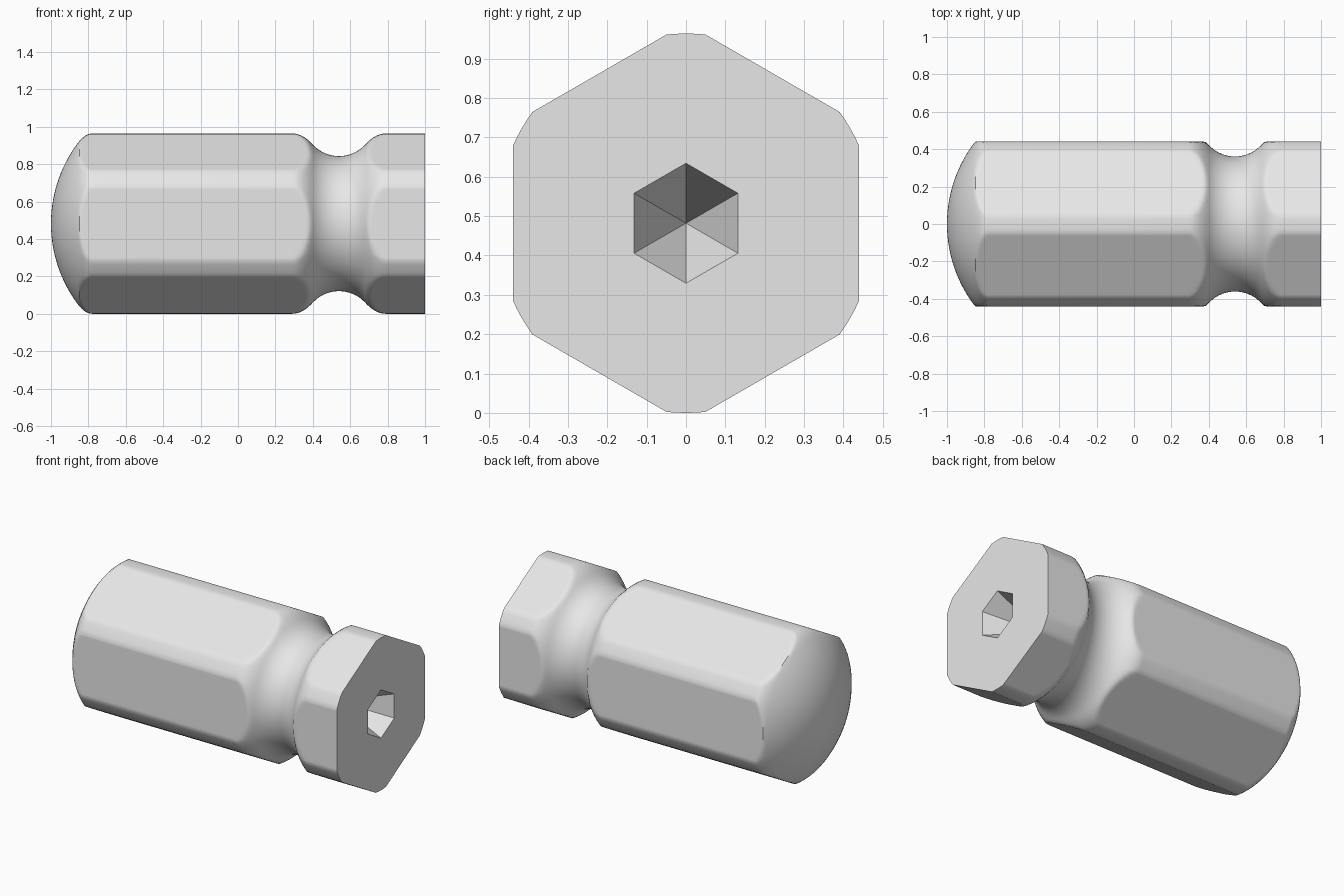
import bpy, bmesh, math
from mathutils import Vector
from mathutils.geometry import interpolate_bezier

cube = bpy.data.objects.get("Cube")
if cube:
    bpy.data.objects.remove(cube, do_unlink=True)

RADIUS = 0.482      # turned outer radius, which clips the hexagon corners
FLAT = 0.44         # centre to flat of the hexagonal bar
SOCKET = 0.132      # centre to flat of the end recess
DEPTH = 0.32        # depth of the pointed recess
GROOVE_X, GROOVE_R, GROOVE_FLOOR = 0.54, 0.19, 0.361
DOME_R = 0.72


def blend(start, corner, end, steps=9):
    """Rounded transition between two tangent directions."""
    a, c, b = (Vector((p[0], p[1], 0)) for p in (start, corner, end))
    pts = interpolate_bezier(a, a.lerp(c, 2 / 3), b.lerp(c, 2 / 3), b, steps)
    return [(p.x, p.y) for p in pts]


# Turned profile: dome, shoulder, ball groove, collar
dome = []
for i in range(1, 17):
    r = 0.43 * i / 16
    dome.append((DOME_R - 1 - math.sqrt(DOME_R ** 2 - r ** 2), r))
shoulder = blend(dome[-1], (-0.818, RADIUS), (-0.78, RADIUS))

groove = []
for i in range(-10, 11):
    dx = 0.014 * i
    groove.append((GROOVE_X + dx,
                   GROOVE_FLOOR + GROOVE_R - math.sqrt(GROOVE_R ** 2 - dx ** 2)))
entry = blend((GROOVE_X - 0.25, RADIUS), (GROOVE_X - 0.194, RADIUS), groove[0])
leave = blend(groove[-1], (GROOVE_X + 0.194, RADIUS), (GROOVE_X + 0.25, RADIUS))
profile = dome + shoulder[1:] + entry + groove[1:] + leave[1:] + [(1.0, RADIUS)]

# Angles around the bar, denser near the clipped corners
clip = math.degrees(math.acos(FLAT / RADIUS))
half = [4, 8, 12, 16, 20, 22.5, clip, 27]
sector = [-a for a in reversed(half)] + [0] + half + [30]
angles = [(math.radians(60 * k + a), math.radians(a))
          for k in range(6) for a in sector]

bm = bmesh.new()


def ring(x, radius_at):
    verts = []
    for angle, offset in angles:
        r = radius_at(offset)
        verts.append(bm.verts.new((x, r * math.cos(angle), RADIUS + r * math.sin(angle))))
    return verts


def bridge(a, b):
    for i in range(len(a)):
        j = (i + 1) % len(a)
        bm.faces.new((a[i], a[j], b[j], b[i]))


def fan(verts, tip):
    for i in range(len(verts)):
        bm.faces.new((verts[i], verts[(i + 1) % len(verts)], tip))


# Hexagonal bar limited by the turned profile
rings = [ring(x, lambda o, r=r: min(r, FLAT / math.cos(o))) for x, r in profile]
for first, second in zip(rings, rings[1:]):
    bridge(first, second)
fan(rings[0], bm.verts.new((-1, 0, RADIUS)))

# End face and pointed hexagonal recess
rim = ring(1.0, lambda o: SOCKET / math.cos(o))
bridge(rings[-1], rim)
fan(rim, bm.verts.new((1 - DEPTH, 0, RADIUS)))

bmesh.ops.recalc_face_normals(bm, faces=bm.faces)
mesh = bpy.data.meshes.new("hex_bit")
bm.to_mesh(mesh)
bm.free()
bit = bpy.data.objects.new("hex_bit", mesh)
bpy.context.collection.objects.link(bit)

# Plain grey metal
grey = (0.8, 0.8, 0.8, 1)
metal = bpy.data.materials.new("light_grey")
metal.use_nodes = True
metal.diffuse_color = grey
metal.node_tree.nodes["Principled BSDF"].inputs["Base Color"].default_value = grey
mesh.materials.append(metal)

bpy.ops.object.select_all(action="DESELECT")
bit.select_set(True)
bpy.context.view_layer.objects.active = bit
bpy.ops.object.shade_smooth_by_angle(angle=math.radians(30))
